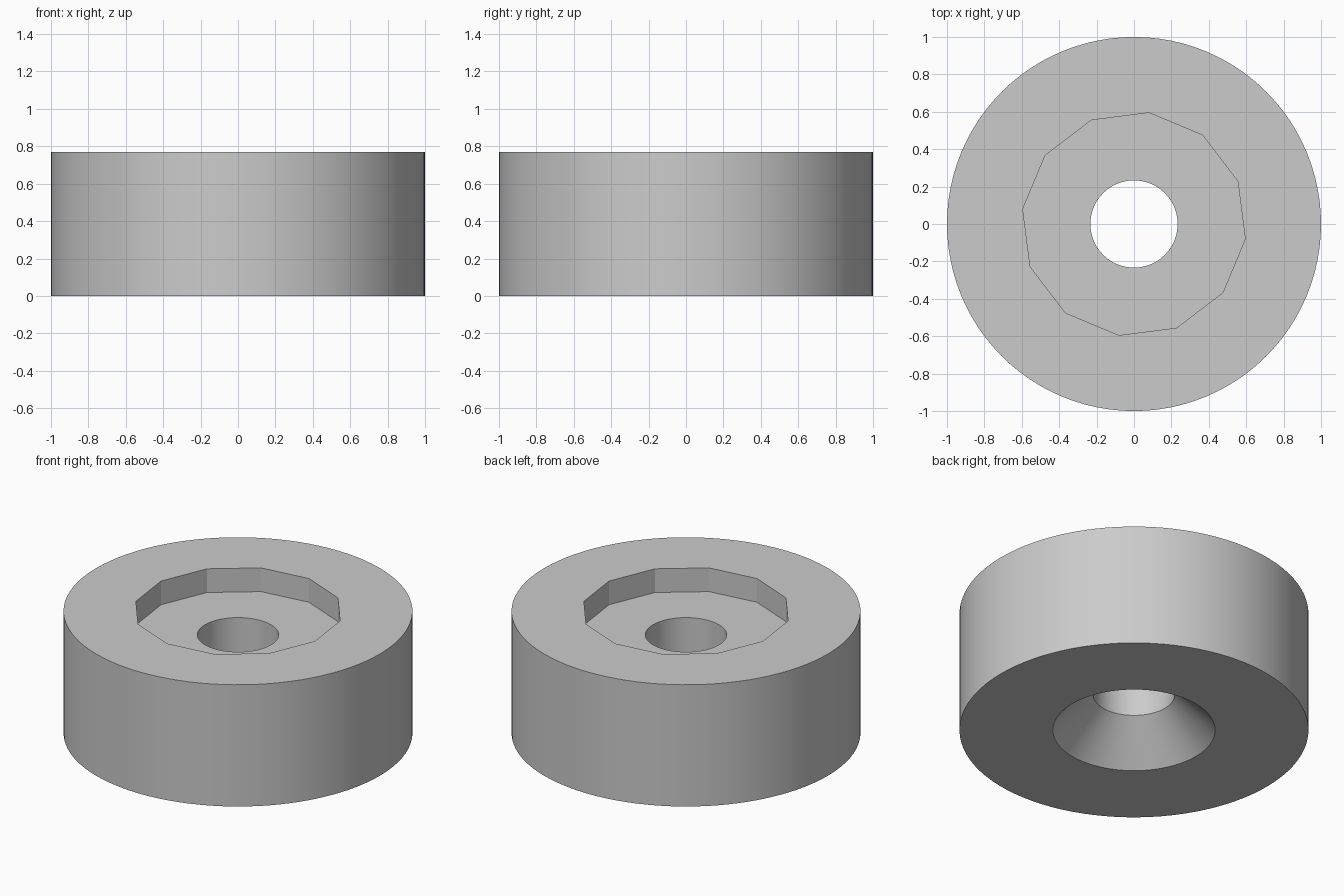
import bpy, bmesh
from math import cos, sin, pi, radians

cube = bpy.data.objects.get("Cube")
if cube:
    bpy.data.objects.remove(cube, do_unlink=True)

SEGMENTS = 96
SIDES = 12                       # sides of the recess
PHASE = radians(22.3)
HEIGHT, RECESS = 0.77, 0.15
BORE, SINK = 0.233, 0.465

grey = bpy.data.materials.new("light grey")
grey.use_nodes = True
grey.diffuse_color = (0.6, 0.6, 0.6, 1)
grey.node_tree.nodes["Principled BSDF"].inputs["Base Color"].default_value = grey.diffuse_color


def ring(bm, radius, z, sides=None):
    """Ring of vertices, round or lying along the edges of a regular polygon."""
    verts = []
    for i in range(SEGMENTS):
        a = 2 * pi * i / SEGMENTS
        r = radius
        if sides:
            half = pi / sides
            r *= cos(half) / cos(a % (2 * half) - half)
        verts.append(bm.verts.new((r * cos(a + PHASE), r * sin(a + PHASE), z)))
    return verts


# Closed section: outer wall, top, faceted recess, bore and countersink
bm = bmesh.new()
floor = HEIGHT - RECESS
rings = [
    ring(bm, 1, 0),
    ring(bm, 1, HEIGHT),
    ring(bm, 0.6, HEIGHT, SIDES),
    ring(bm, 0.6, floor, SIDES),
    ring(bm, BORE, floor),
    ring(bm, BORE, SINK - BORE),
    ring(bm, SINK, 0),
]
for low, high in zip(rings, rings[1:] + rings[:1]):
    for i in range(SEGMENTS):
        j = (i + 1) % SEGMENTS
        bm.faces.new((low[i], low[j], high[j], high[i]))
bmesh.ops.recalc_face_normals(bm, faces=bm.faces)

mesh = bpy.data.meshes.new("round_spacer")
bm.to_mesh(mesh)
bm.free()
mesh.materials.append(grey)
spacer = bpy.data.objects.new("round_spacer", mesh)
bpy.context.collection.objects.link(spacer)

# Smooth round walls, crisp recess facets
bpy.ops.object.select_all(action="DESELECT")
spacer.select_set(True)
bpy.context.view_layer.objects.active = spacer
bpy.ops.object.shade_smooth_by_angle(angle=radians(20))
